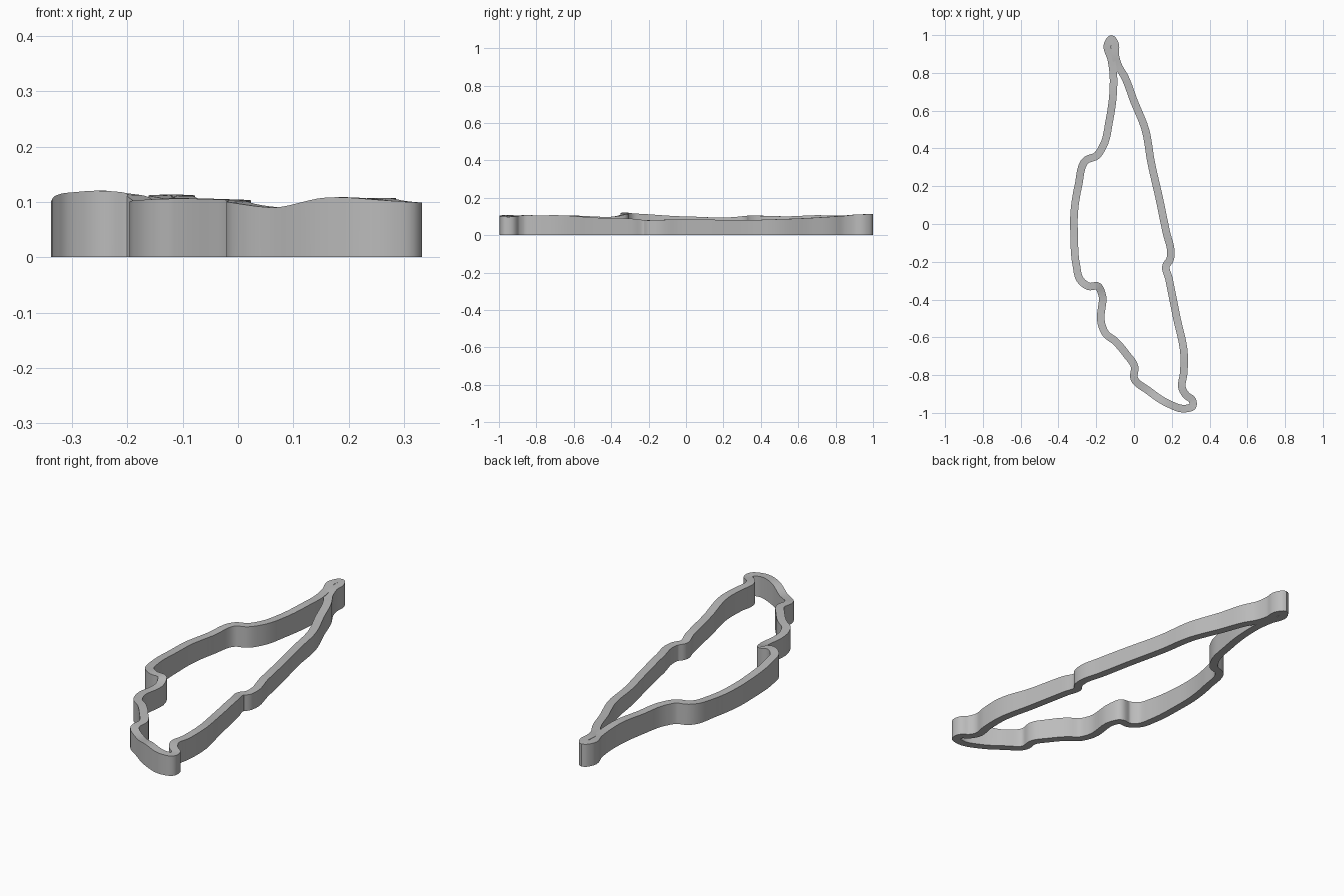
import bpy
import bmesh
from mathutils import Vector

WIDTH = 0.04
STEPS = 6

# Centre line of the closed ribbon: x, y in hundredths, top height in thousandths
PATH = [
    (-12, 98, 113), (-10, 95, 112), (-10, 90, 110), (-8.4, 84, 104), (-5, 78, 100),
    (0, 65, 92), (6, 50, 86), (9, 33, 81), (13.5, 13, 83), (17, -4, 85),
    (19.5, -16, 81), (19, -19, 80), (17, -22, 81), (18.5, -29, 88), (22.5, -49, 94),
    (26.5, -69, 107), (26.3, -79, 106), (25.5, -87, 107), (27.5, -90.5, 104),
    (31, -93.5, 99), (31, -96.5, 99), (27.5, -97.7, 102), (17, -94.5, 108),
    (8, -88.5, 90), (0, -81.5, 100), (0.3, -75.5, 103), (-4, -69, 105),
    (-10, -62, 106), (-15, -58, 104), (-17.2, -53, 102), (-17.3, -36, 104),
    (-19, -33, 113), (-24, -33, 120), (-28.5, -29.5, 117), (-30.5, -22, 113),
    (-31.7, -5, 102), (-31.7, 5, 99), (-29.5, 20, 94), (-25, 34, 104),
    (-20, 36, 105), (-16.5, 41, 104), (-13, 55, 101), (-11, 70, 107),
    (-11, 80, 105), (-12, 87, 107), (-14, 95, 112),
]


def smooth_loop(knots, steps):
    """Closed Hermite curve whose tangents follow the knot spacing."""
    count = len(knots)
    spans = [(knots[(i + 1) % count] - knots[i]).length for i in range(count)]
    slopes = [(knots[(i + 1) % count] - knots[i]) / spans[i] for i in range(count)]
    tangents = []
    for i in range(count):
        before, after = spans[i - 1], spans[i]
        tangents.append((slopes[i - 1] * after + slopes[i] * before) / (before + after))
    result = []
    for i in range(count):
        j = (i + 1) % count
        for s in range(steps):
            t = s / steps
            ease = t * t * (3 - 2 * t)
            leave = t * (1 - t) ** 2 * spans[i]
            arrive = t * t * (t - 1) * spans[i]
            result.append(knots[i].lerp(knots[j], ease)
                          + tangents[i] * leave + tangents[j] * arrive)
    return result


def build_ribbon(name, centre, width, material):
    """Solid wall along the centre line, with a flat base and a rolling top."""
    bm = bmesh.new()
    rings = []
    for i, point in enumerate(centre):
        along = centre[(i + 1) % len(centre)] - centre[i - 1]
        side = Vector((-along.y, along.x, 0)).normalized() * width / 2
        left, right = point + side, point - side
        corners = [left, right, Vector((right.x, right.y, 0)), Vector((left.x, left.y, 0))]
        rings.append([bm.verts.new(corner) for corner in corners])
    for i, ring in enumerate(rings):
        following = rings[(i + 1) % len(rings)]
        for k in range(4):
            m = (k + 1) % 4
            bm.faces.new((ring[k], ring[m], following[m], following[k]))
    bmesh.ops.recalc_face_normals(bm, faces=bm.faces)
    mesh = bpy.data.meshes.new(name)
    bm.to_mesh(mesh)
    bm.free()
    mesh.materials.append(material)
    ribbon = bpy.data.objects.new(name, mesh)
    bpy.context.collection.objects.link(ribbon)
    return ribbon


def flat_material(name, colour):
    material = bpy.data.materials.new(name)
    material.use_nodes = True
    material.diffuse_color = colour
    material.node_tree.nodes["Principled BSDF"].inputs["Base Color"].default_value = colour
    return material


default_cube = bpy.data.objects.get("Cube")
if default_cube:
    bpy.data.objects.remove(default_cube, do_unlink=True)

# Track wall
grey = flat_material("grey", (0.5, 0.5, 0.5, 1))
knots = [Vector((x / 100, y / 100, z / 1000)) for x, y, z in PATH]
track = build_ribbon("track_wall", smooth_loop(knots, STEPS), WIDTH, grey)

# Soft walls with crisp rims
bpy.ops.object.select_all(action="DESELECT")
track.select_set(True)
bpy.context.view_layer.objects.active = track
bpy.ops.object.shade_smooth_by_angle()
